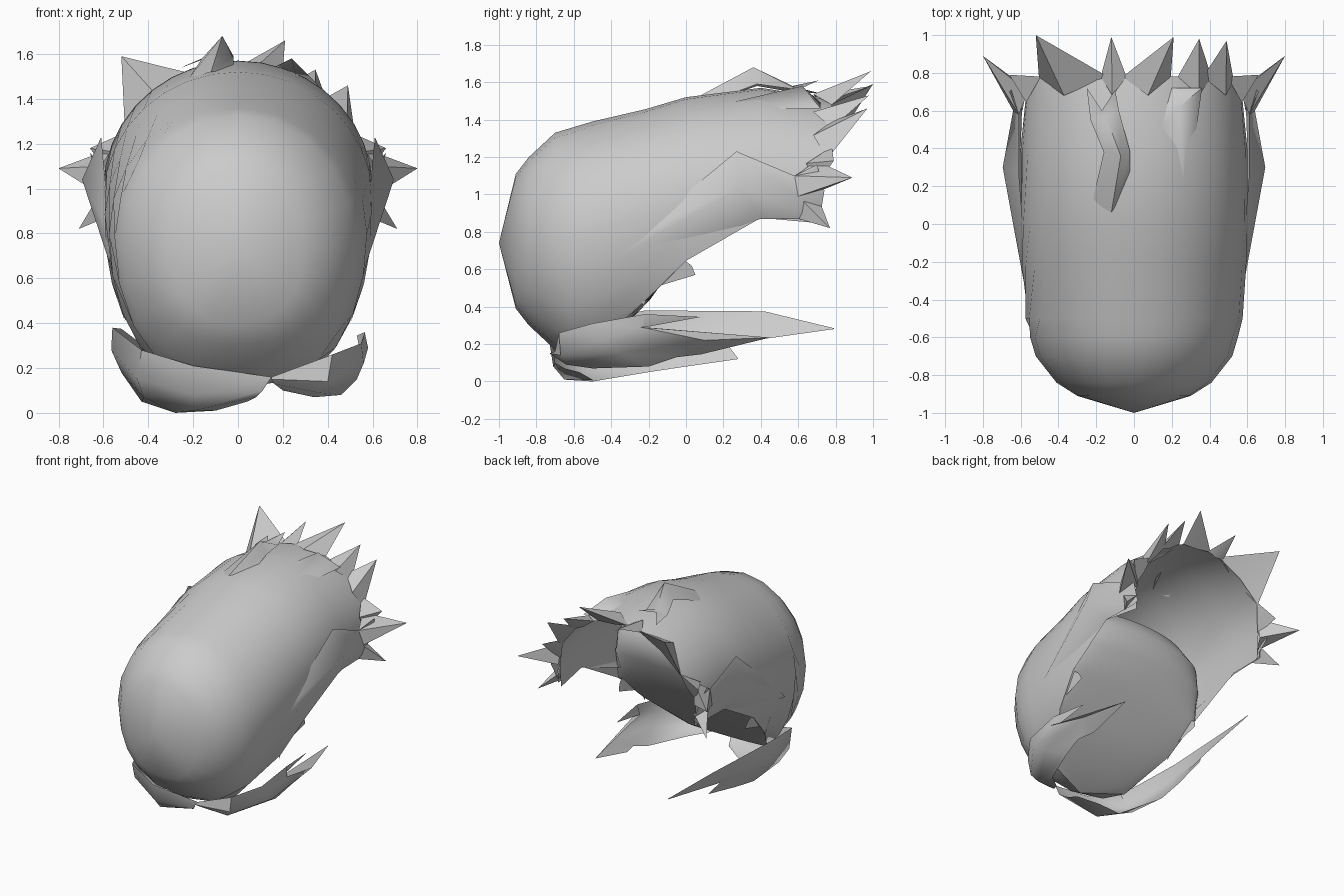
import bpy, math
from mathutils import Vector

def add(name, verts, faces, mirror=False, angle=50):
    me = bpy.data.meshes.new(name)
    me.from_pydata([tuple(v) for v in verts], [], faces)
    ob = bpy.data.objects.new(name, me)
    bpy.context.collection.objects.link(ob)
    bpy.ops.object.select_all(action='DESELECT')
    bpy.context.view_layer.objects.active = ob
    ob.select_set(True)
    bpy.ops.object.mode_set(mode='EDIT')
    bpy.ops.mesh.select_all(action='SELECT')
    bpy.ops.mesh.remove_doubles(threshold=0.001)
    bpy.ops.mesh.normals_make_consistent(inside=False)
    bpy.ops.object.mode_set(mode='OBJECT')
    bpy.ops.object.shade_smooth_by_angle(angle=math.radians(angle))
    if mirror:
        ob.modifiers.new("Mirror", 'MIRROR')
    return ob

def sheet(name, rows, mirror=False, angle=50):
    """Skin a list of equally long point rows."""
    n = len(rows[0])
    verts = [p for r in rows for p in r]
    faces = [(i*n+j, i*n+j+1, (i+1)*n+j+1, (i+1)*n+j)
             for i in range(len(rows)-1) for j in range(n-1)]
    return add(name, verts, faces, mirror, angle)

N = 20  # segments around the shell

def arc_point(y, a, top, zc, bot, deg):
    f = math.radians(deg)
    c, s = math.cos(f), math.sin(f)
    p = 1 if c > 0 else .8           # fuller lower half
    x = math.copysign(abs(s)**p, s) * a if abs(s) > 1e-6 else 0
    return (x, y, zc + c*((top-zc) if c > 0 else (zc-bot)))

def arc(y, a, top, zc, bot, deg):
    return [arc_point(y, a, top, zc, bot, deg*(2*j/N - 1)) for j in range(N+1)]

def push_back(p):
    """The rear rim reaches further back on top than at the sides."""
    return (p[0], p[1] + .08*min(1, max(0, p[2]-1.05)/.2), p[2])

# Main shell: closed at the front, opening underneath towards the back
stations = [(-1, 0, .74, .74, .74, 180), (-.91, .30, 1.11, .75, .39, 180),
            (-.84, .41, 1.20, .75, .30, 180),
            (-.70, .52, 1.33, .76, .17, 180), (-.60, .55, 1.36, .78, .11, 180),
            (-.50, .575, 1.39, .80, .08, 150), (-.22, .595, 1.455, .85, .10, 124),
            (0, .60, 1.52, .95, .10, 111), (.40, .60, 1.57, 1.0, .20, 99),
            (.70, .57, 1.51, 1.0, .20, 101)]
rings = [arc(*s) for s in stations]
rings[-1] = [push_back(p) for p in rings[-1]]
sheet("outer_shell", rings)

# Rounded inner cap bulging out of the hollow
def bow(edge, yc, zc):
    x, y, z = edge
    out = []
    for j in range(N+1):
        u = 2*j/N - 1
        k = 1 - u*u
        out.append((abs(x)*math.sin(u*math.pi/2), y + (yc-y)*k, z + (zc-z)*k))
    return out

sheet("inner_cap", [bow((0, -.6, .11), -.6, .11), bow(rings[5][-1], -.40, .22),
                    bow(rings[6][-1], -.19, .44), bow(rings[7][-1], -.02, .68),
                    bow((.585, 0, .86), .12, .89), bow((.57, -.02, 1.0), .16, 1.06),
                    bow((.52, -.1, 1.12), .08, 1.2), bow((.46, -.25, 1.2), -.1, 1.31),
                    bow((.36, -.4, 1.25), -.38, 1.35)])

# Pointed tufts growing out of the rear rim: angles from top, tip
def rim(deg, back=0):
    x, y, z = push_back(arc_point(*stations[-1][:5], deg))
    return Vector((x, y - back, z))

def tuft(name, d0, d1, tip):
    a, b, m = rim(d0), rim(d1), rim((d0+d1)/2, .1)
    out = Vector((m.x, 0, m.z-1)).normalized()
    add(name, [a, m + out*.03, b, m - out*.02 + Vector((0, .1, 0)), tip],
        [(0, 1, 4), (1, 2, 4), (2, 3, 4), (3, 0, 4)], angle=40)

tufts = [(-62, -14, (-.52, 1.0, 1.59)), (-18, -4, (-.12, .99, 1.58)),
         (-6, 20, (.21, .99, 1.66)), (24, 46, (.345, .98, 1.53)),
         (40, 68, (.49, .97, 1.46)), (-84, -60, (-.66, .79, 1.18)),
         (60, 84, (.66, .79, 1.18))]
for i, (a, b, t) in enumerate(tufts):
    tuft("rear_tuft_%d" % i, a, b, t)

# Side locks, bulging away from the shell and ending in two spikes
sheet("side_lock", [
    [(.57, -.25, .80), (.61, .27, 1.23), (.61, .58, 1.10), (.66, .70, 1.16)],
    [(.57, -.38, .66), (.695, .30, 1.04), (.64, .60, .99), (.62, .74, 1.02)],
    [(.55, -.10, .69), (.60, .40, .87), (.59, .70, .87), (.57, .72, .90)]], True, 60)
add("side_spikes", [(.61, .58, 1.10), (.64, .60, .99), (.56, .70, 1.18), (.57, .72, 1.02), (.80, .89, 1.09),
                    (.62, .62, .97), (.59, .60, .87), (.57, .72, .95), (.71, .77, .82)],
    [(0, 1, 4), (1, 3, 4), (3, 2, 4), (2, 0, 4), (5, 6, 8), (6, 7, 8), (7, 5, 8)], True, 20)
add("lower_side_point", [(.56, -.28, .70), (.56, -.08, .70), (.54, .03, .62), (.53, .05, .57),
                         (.52, -.18, .50), (.505, -.23, .40)],
    [(0, 1, 2, 3, 4), (0, 4, 5)], True)

# Raised locks on the crown
sheet("crown_lock", [
    [(-.22, .12, 1.49), (-.16, .38, 1.58), (-.23, .55, 1.55), (-.25, .72, 1.54)],
    [(-.12, .06, 1.52), (-.07, .36, 1.68), (-.15, .57, 1.58), (-.17, .60, 1.57)],
    [(-.02, .22, 1.53), (-.02, .38, 1.59), (-.08, .60, 1.56), (-.10, .71, 1.61)]], angle=60)
add("crown_ridge_right", [(.27, .06, 1.45), (.14, .5, 1.53), (.24, .62, 1.58), (.36, .72, 1.46), (.2, .72, 1.49)],
    [(0, 1, 2), (0, 2, 3), (1, 4, 2), (2, 4, 3)], angle=60)

# Two long locks that wrap round the bottom and trail backwards
sheet("bottom_lock_right", [
    [(.15, -.70, .16), (.42, -.68, .26), (.55, -.50, .31), (.565, -.22, .36), (.53, .08, .345)],
    [(.15, -.73, .15), (.40, -.67, .14), (.56, -.45, .22), (.58, -.24, .29), (.54, -.22, .29)],
    [(.16, -.70, .13), (.36, -.64, .09), (.53, -.35, .15), (.55, .10, .22), (.45, .45, .235)],
    [(.20, -.62, .10), (.34, -.50, .07), (.46, -.20, .08), (.48, -.05, .13), (.44, .08, .145)]])
sheet("bottom_lock_left", [
    [(.15, -.70, .16), (-.20, -.73, .21), (-.43, -.66, .28), (-.56, -.22, .38), (-.52, .42, .375), (-.40, .79, .285)],
    [(.11, -.70, .10), (-.20, -.71, .08), (-.45, -.60, .15), (-.565, -.25, .28), (-.52, .20, .29), (-.40, .79, .28)],
    [(.08, -.65, .07), (-.20, -.65, .01), (-.42, -.52, .07), (-.52, -.20, .18), (-.49, .00, .20), (-.44, .22, .20)],
    [(.04, -.57, .05), (-.10, -.50, .01), (-.28, -.50, .00), (-.43, -.20, .05), (-.42, .00, .08), (-.38, .28, .12)]])
